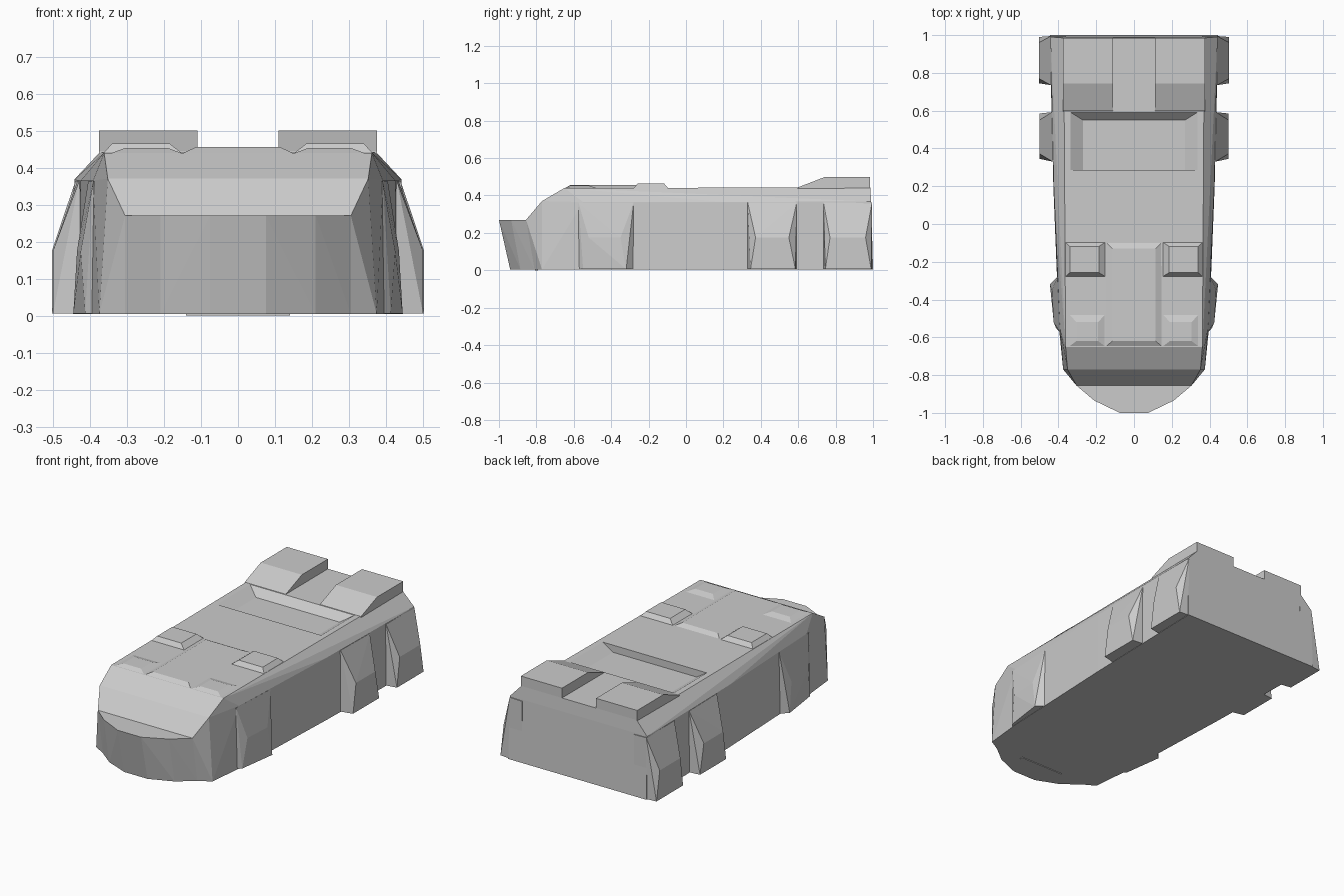
import bpy, bmesh, math

if "Cube" in bpy.data.objects:
    bpy.data.objects.remove(bpy.data.objects["Cube"])

B = 0.004  # underside height


def solid(name, pts, mirror=False, both=False):
    """Flat-faced convex part; both = points repeated at -x, mirror = second copy at -x."""
    bm = bmesh.new()
    for x, y, z in pts:
        bm.verts.new((x, y, z))
        if both:
            bm.verts.new((-x, y, z))
    res = bmesh.ops.convex_hull(bm, input=bm.verts)
    junk = {v for v in res["geom_interior"] + res["geom_unused"] if isinstance(v, bmesh.types.BMVert)}
    bmesh.ops.delete(bm, geom=list(junk), context='VERTS')
    bmesh.ops.dissolve_limit(bm, angle_limit=math.radians(0.5), verts=bm.verts, edges=bm.edges)
    bmesh.ops.recalc_face_normals(bm, faces=bm.faces)
    me = bpy.data.meshes.new(name)
    bm.to_mesh(me)
    bm.free()
    ob = bpy.data.objects.new(name, me)
    bpy.context.collection.objects.link(ob)
    if mirror:
        ob.modifiers.new("mirror", 'MIRROR')
    return ob


def rect(x0, x1, y0, y1, z):
    return [(x, y, z) for x in (x0, x1) for y in (y0, y1)]


# Main hull with chamfered shoulders and sloped front
hull = solid("hull", [
    (0.305, -0.81, B), (0.305, -0.855, 0.27),
    (0.375, -0.77, B), (0.352, -0.77, 0.37),
    (0.362, -0.65, 0.44), (0.392, -0.55, 0.365), (0.397, -0.55, B),
    (0.425, 0.2, 0.365), (0.427, 0.2, B),
    (0.372, 0.985, 0.443), (0.442, 0.99, 0.368), (0.446, 1.0, B)], both=True)

# Recessed deck hatch
cutter = solid("hatch_cutter", rect(-0.27, 0.27, 0.287, 0.55, 0.40) + rect(-0.35, 0.35, 0.287, 0.60, 0.451))
cutter.hide_render = True
cutter.hide_viewport = True
cut = hull.modifiers.new("hatch", 'BOOLEAN')
cut.operation = 'DIFFERENCE'
cut.solver = 'EXACT'
cut.object = cutter

# Rounded nose step
nose = []
for x, top, low in ((0.075, -1.0, -0.94), (0.21, -0.935, -0.885), (0.305, -0.855, -0.81), (0.305, -0.7, -0.7)):
    nose += [(x, top, 0.27), (x, low, B)]
solid("nose", nose, both=True)

# Side pods: (name, y of top ends, y of middle ends, y of bottom ends, x at top, middle and bottom per end)
pods = [
    ("rear_pod", (0.735, 0.995), (0.77, 0.96), (0.745, 0.99), (0.44, 0.44), (0.503, 0.503), (0.503, 0.503)),
    ("middle_pod", (0.33, 0.592), (0.372, 0.55), (0.345, 0.585), (0.43, 0.435), (0.50, 0.50), (0.50, 0.50)),
    ("front_pod", (-0.575, -0.28), (-0.52, -0.35), (-0.55, -0.32), (0.391, 0.405), (0.425, 0.435), (0.413, 0.445)),
]
for name, yt, ym, yb, xt, xm, xb in pods:
    pts = rect(0.36, 0.36, yt[0], yt[1], 0.36) + rect(0.36, 0.36, yt[0], yt[1], 0.006)
    for i in (0, 1):
        pts += [(xt[i], yt[i], 0.362), (xm[i], ym[i], 0.175), (xb[i], yb[i], 0.006), (xt[i], yt[i], 0.006)]
    solid(name, pts, mirror=True)

# Raised rear deck blocks
solid("rear_block", rect(0.11, 0.375, 0.59, 0.985, 0.43) + rect(0.11, 0.375, 0.60, 0.985, 0.444)
      + rect(0.11, 0.375, 0.745, 0.985, 0.50), mirror=True)

# Centre front plate, hatch covers and front pads
solid("centre_plate", rect(-0.15, 0.15, -0.65, -0.095, 0.438) + rect(-0.115, 0.115, -0.62, -0.13, 0.455))
solid("hatch_cover", rect(0.15, 0.365, -0.28, -0.095, 0.438) + rect(0.185, 0.34, -0.258, -0.118, 0.465), mirror=True)
solid("front_pad", rect(0.15, 0.345, -0.65, -0.475, 0.438) + rect(0.19, 0.305, -0.62, -0.52, 0.453), mirror=True)

# Thin strip under the nose
solid("belly_strip", rect(-0.14, 0.14, -0.808, -0.79, 0.0) + rect(-0.14, 0.14, -0.808, -0.79, 0.01))
